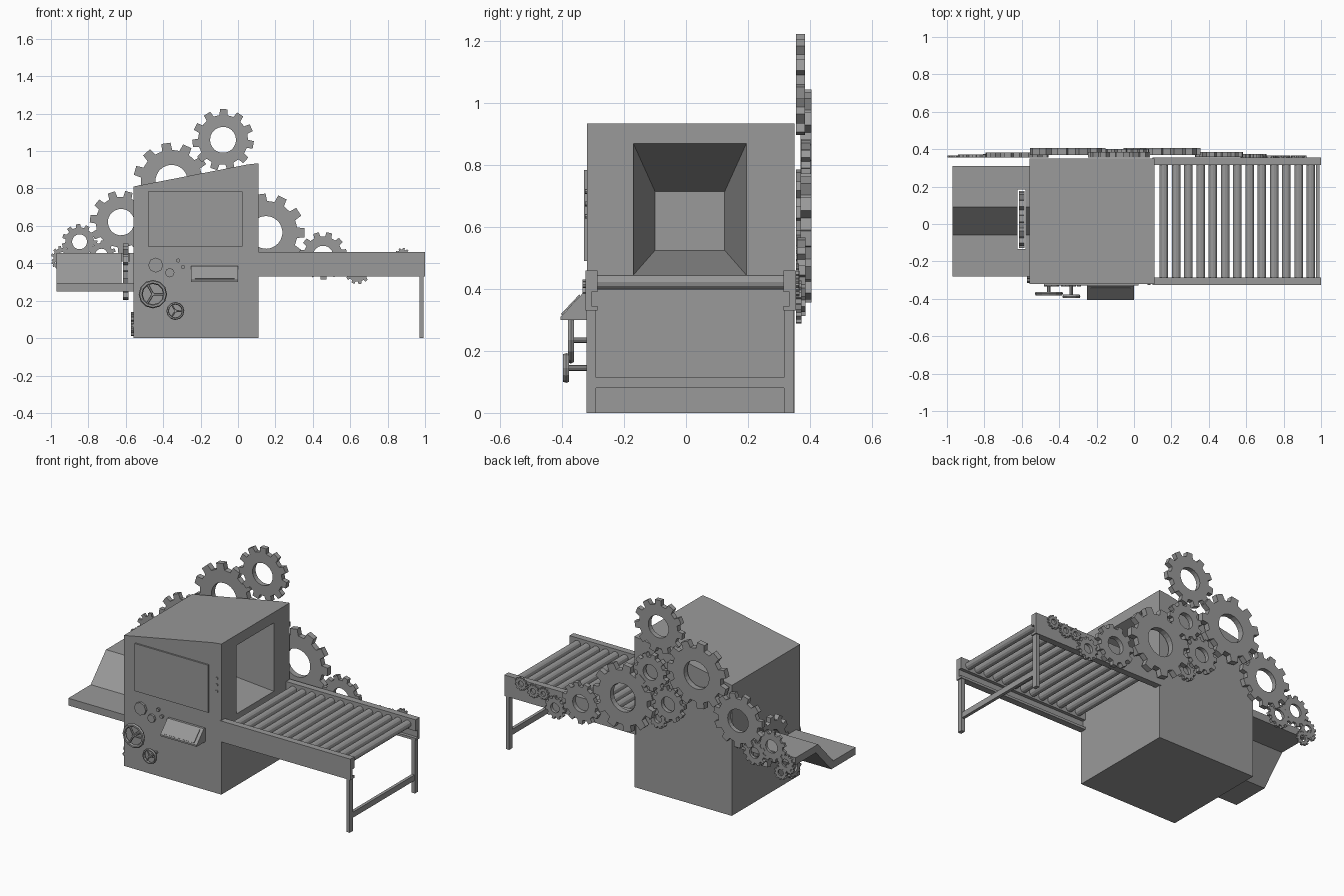
import bpy, bmesh, math
from mathutils import Matrix, Vector

if "Cube" in bpy.data.objects:
    bpy.data.objects.remove(bpy.data.objects["Cube"])

mat = bpy.data.materials.new("machine_grey")
mat.diffuse_color = (0.32, 0.32, 0.32, 1)
mat.use_nodes = True
mat.node_tree.nodes["Principled BSDF"].inputs["Base Color"].default_value = mat.diffuse_color


def finish(name, bm):
    bmesh.ops.recalc_face_normals(bm, faces=bm.faces)
    me = bpy.data.meshes.new(name)
    bm.to_mesh(me)
    bm.free()
    me.materials.append(mat)
    ob = bpy.data.objects.new(name, me)
    bpy.context.collection.objects.link(ob)
    return ob


def box(name, x0, x1, y0, y1, z0, z1):
    bm = bmesh.new()
    bmesh.ops.create_cube(bm, size=1)
    for v in bm.verts:
        v.co = Vector(((x0 + x1) / 2 + v.co.x * (x1 - x0),
                       (y0 + y1) / 2 + v.co.y * (y1 - y0),
                       (z0 + z1) / 2 + v.co.z * (z1 - z0)))
    return finish(name, bm)


def prism_x(name, pts, x0, x1):
    """Extrude a (y, z) profile along x."""
    bm = bmesh.new()
    f = bm.faces.new([bm.verts.new((x0, y, z)) for y, z in pts])
    r = bmesh.ops.extrude_face_region(bm, geom=[f])
    vs = [g for g in r["geom"] if isinstance(g, bmesh.types.BMVert)]
    bmesh.ops.translate(bm, verts=vs, vec=(x1 - x0, 0, 0))
    return finish(name, bm)


def rod(name, a, b, r, sides=8):
    a, b = Vector(a), Vector(b)
    d = b - a
    bm = bmesh.new()
    m = Matrix.Translation((a + b) / 2) @ d.to_track_quat('Z', 'Y').to_matrix().to_4x4()
    bmesh.ops.create_cone(bm, cap_ends=True, segments=sides, radius1=r, radius2=r,
                          depth=d.length, matrix=m)
    return finish(name, bm)


def gear(name, c, r, thick, axis='Y', teeth=11, hole=0.45, phase=0.0):
    """Toothed ring with an open centre, starting at c and growing along axis."""
    bm = bmesh.new()
    n = teeth * 4
    rings = []
    for t in (0, thick):
        outer, inner = [], []
        for i in range(n):
            k = i % 4
            a = 2 * math.pi * (i // 4 + (0, 0.42, 0.5, 0.92)[k]) / teeth + phase
            ro = r * 0.81 if k in (0, 1) else r
            for lst, rad in ((outer, ro), (inner, r * hole)):
                u, w = rad * math.cos(a), rad * math.sin(a)
                p = (u, t, w) if axis == 'Y' else (t, u, w)
                lst.append(bm.verts.new(Vector(c) + Vector(p)))
        rings.append((outer, inner))
    (o0, i0), (o1, i1) = rings
    for i in range(n):
        j = (i + 1) % n
        for a, b in ((o0, i0), (i0, i1), (i1, o1), (o1, o0)):
            bm.faces.new((a[i], a[j], b[j], b[i]))
    return finish(name, bm)


def hand_wheel(name, x, z, y, r):
    """Faceted rim with three spokes on a shaft from the cabinet."""
    bm = bmesh.new()
    n, m = 12, 6
    vs = [[bm.verts.new(((r * 0.86 + r * 0.14 * math.cos(b)) * math.cos(a) + x,
                         y + 0.011 * math.sin(b),
                         (r * 0.86 + r * 0.14 * math.cos(b)) * math.sin(a) + z))
           for b in [2 * math.pi * j / m for j in range(m)]]
          for a in [2 * math.pi * i / n for i in range(n)]]
    for i in range(n):
        for j in range(m):
            k, l = (i + 1) % n, (j + 1) % m
            bm.faces.new((vs[i][j], vs[k][j], vs[k][l], vs[i][l]))
    finish(name + "_rim", bm)
    for i in range(3):
        a = math.pi / 2 + 0.5 + i * 2 * math.pi / 3
        rod(name + "_spoke", (x, y, z),
            (x + r * .86 * math.cos(a), y, z + r * .86 * math.sin(a)), r * 0.09, 6)
    rod(name + "_shaft", (x, y - 0.008, z), (x, -0.315, z), 0.009)


# Cabinet with sloping roof and a tapering recess in its right face
bm = bmesh.new()
Y0, Y1, XR = -0.32, 0.35, 0.11
prof = [(-0.56, 0), (-0.56, 0.81), (0.05, 0.928), (XR, 0.935), (XR, 0)]
front = [bm.verts.new((x, Y0, z)) for x, z in prof]
back = [bm.verts.new((x, Y1, z)) for x, z in prof]
bm.faces.new(front)
bm.faces.new(back[::-1])
for i in (0, 1, 2, 4):
    j = (i + 1) % 5
    bm.faces.new((front[i], front[j], back[j], back[i]))


def quad(x, y0, y1, z0, z1):
    return [bm.verts.new((x, y, z)) for y, z in ((y0, z0), (y1, z0), (y1, z1), (y0, z1))]


loops = [[front[4], back[4], back[3], front[3]],
         quad(XR, -0.17, 0.195, 0.445, 0.87),
         quad(-0.34, -0.10, 0.125, 0.525, 0.715)]
for a, b in zip(loops, loops[1:]):
    for i in range(4):
        j = (i + 1) % 4
        bm.faces.new((a[i], a[j], b[j], b[i]))
bm.faces.new(loops[2])
finish("cabinet", bm)

# Front panel, indicator buttons and knobs
box("screen_panel", -0.48, 0.025, -0.33, -0.318, 0.49, 0.785)
for z in (0.635, 0.675, 0.715):
    rod("button", (0.08, -0.326, z), (0.08, -0.31, z), 0.008)
for x, z, r in ((-0.44, 0.39, 0.04), (-0.365, 0.35, 0.025),
                (-0.32, 0.415, 0.011), (-0.295, 0.38, 0.011)):
    rod("knob", (x, -0.334, z), (x, -0.31, z), r)

# Slanted control desk with a raised key plate
prism_x("control_desk", [(-0.405, 0.30), (-0.405, 0.31), (-0.335, 0.385),
                         (-0.318, 0.385), (-0.318, 0.30)], -0.25, 0.0)
prism_x("key_plate", [(-0.400, 0.316), (-0.404, 0.319), (-0.345, 0.382),
                      (-0.341, 0.379)], -0.23, -0.02)
hand_wheel("large_hand_wheel", -0.455, 0.235, -0.372, 0.076)
hand_wheel("small_hand_wheel", -0.335, 0.145, -0.387, 0.048)

# Outfeed chute: bent sheet with a slot for the drive gear
sheet = [(-0.28, 0.25), (-0.28, 0.295), (-0.06, 0.295), (0.09, 0.455), (0.31, 0.455),
         (0.31, 0.41), (0.11, 0.41), (-0.04, 0.25)]
prism_x("chute", sheet, -0.97, -0.622)
prism_x("chute_root", sheet, -0.58, -0.55)
box("chute_bridge_low", -0.622, -0.58, -0.28, -0.135, 0.25, 0.295)
box("chute_bridge_high", -0.622, -0.58, 0.185, 0.31, 0.41, 0.455)
gear("drive_gear", (-0.615, 0.025, 0.355), 0.152, 0.03, axis='X')
gear("side_wheel", (-0.572, -0.25, 0.075), 0.065, 0.014, axis='X')

# Conveyor: channel rails, rollers, end legs
rail = [(-0.325, 0.33), (-0.325, 0.46), (-0.285, 0.46), (-0.285, 0.39), (-0.305, 0.39),
        (-0.305, 0.345), (-0.285, 0.345), (-0.285, 0.33)]
prism_x("rail_front", rail, 0.1, 1.0)
prism_x("rail_back", [(0.03 - y, z) for y, z in rail], 0.1, 1.0)
for i in range(13):
    x = 0.16 + 0.0655 * i
    rod("roller", (x, -0.29, 0.422), (x, 0.32, 0.422), 0.023, 12)
    bpy.context.view_layer.objects.active = bpy.context.collection.objects[-1]
box("leg_front", 0.97, 0.993, -0.322, -0.29, 0, 0.335)
box("leg_back", 0.97, 0.993, 0.317, 0.349, 0, 0.335)
box("leg_crossbar", 0.972, 0.991, -0.30, 0.33, 0.08, 0.115)

# Gear train on the back: x, z, radius, start y, thickness
for i, (x, z, r, y, t) in enumerate([
        (-0.08, 1.06, 0.165, 0.355, 0.03), (-0.355, 0.84, 0.205, 0.37, 0.035),
        (-0.625, 0.62, 0.168, 0.355, 0.028), (-0.73, 0.445, 0.078, 0.355, 0.018),
        (-0.847, 0.515, 0.095, 0.355, 0.016), (-0.94, 0.435, 0.058, 0.355, 0.012),
        (-0.905, 0.366, 0.045, 0.355, 0.01), (-0.965, 0.405, 0.033, 0.355, 0.01),
        (-0.035, 0.77, 0.115, 0.372, 0.03), (-0.154, 0.60, 0.11, 0.372, 0.025),
        (-0.067, 0.48, 0.06, 0.355, 0.02), (0.15, 0.565, 0.208, 0.37, 0.035),
        (0.455, 0.44, 0.128, 0.358, 0.028), (0.64, 0.358, 0.07, 0.355, 0.018),
        (0.725, 0.42, 0.037, 0.355, 0.012), (0.795, 0.417, 0.042, 0.355, 0.012),
        (0.88, 0.44, 0.042, 0.355, 0.01)]):
    gear("train_gear", (x, y, z), r, t, phase=0.17 * i, hole=0.42)
